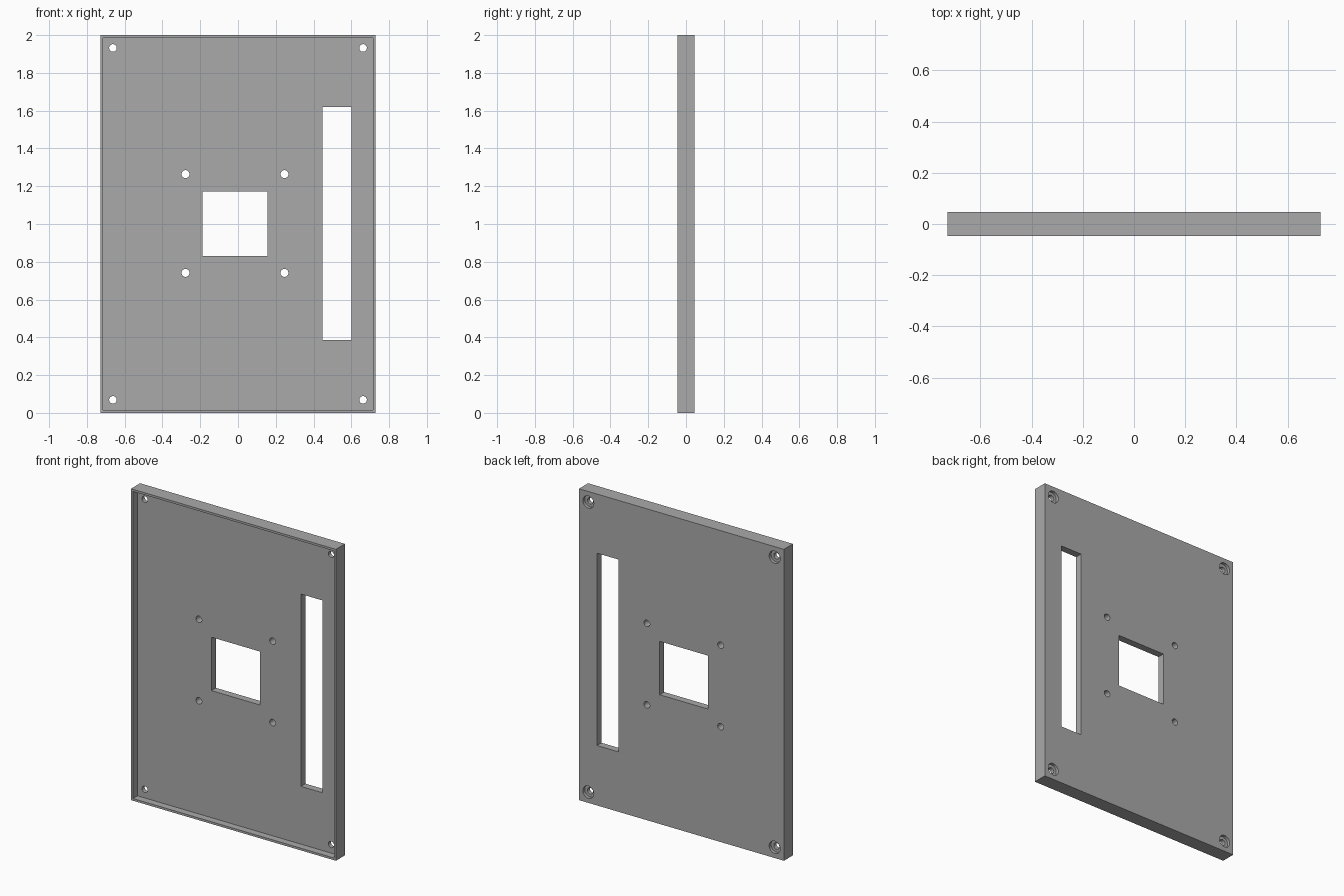
import bpy
from mathutils import Matrix
from math import pi

old = bpy.data.objects.get("Cube")
if old:
    bpy.data.objects.remove(old, do_unlink=True)

grey = bpy.data.materials.new("plain grey")
grey.use_nodes = True
grey.diffuse_color = (0.4, 0.4, 0.4, 1)
grey.node_tree.nodes["Principled BSDF"].inputs["Base Color"].default_value = (0.4, 0.4, 0.4, 1)

FRONT, FLOOR, BACK = -0.046, 0.0, 0.046
HALF, TOP, RIM = 0.728, 2.0, 0.014


def box(name, x0, x1, y0, y1, z0, z1):
    bpy.ops.mesh.primitive_cube_add(size=1)
    ob = bpy.context.object
    ob.name = name
    ob.data.transform(Matrix.Translation(((x0 + x1) / 2, (y0 + y1) / 2, (z0 + z1) / 2))
                      @ Matrix.Diagonal((x1 - x0, y1 - y0, z1 - z0, 1)))
    ob.data.materials.append(grey)
    return ob


def drill(name, x, z, y0, y1, r0, r1):
    """Round cutter along y, radius r0 at y0 and r1 at y1."""
    bpy.ops.mesh.primitive_cone_add(vertices=32, radius1=r0, radius2=r1, depth=y1 - y0)
    ob = bpy.context.object
    ob.name = name
    ob.data.transform(Matrix.Translation((x, (y0 + y1) / 2, z)) @ Matrix.Rotation(-pi / 2, 4, "X"))
    ob.data.materials.append(grey)
    return ob


def cut(target, cutter):
    mod = target.modifiers.new(cutter.name, "BOOLEAN")
    mod.operation = "DIFFERENCE"
    mod.solver = "EXACT"
    mod.object = cutter
    bpy.context.view_layer.objects.active = target
    bpy.ops.object.modifier_apply(modifier=mod.name)
    bpy.data.objects.remove(cutter, do_unlink=True)


# Panel with a shallow tray on the front
panel = box("mounting_panel", -HALF, HALF, FRONT, BACK, 0, TOP)
cut(panel, box("tray_cutter", -HALF + RIM, HALF - RIM, -0.2, FLOOR, RIM, TOP - RIM))

# Square window and tall slot
cut(panel, box("window_cutter", -0.189, 0.155, -0.2, 0.2, 0.83, 1.173))
cut(panel, box("slot_cutter", 0.447, 0.6, -0.2, 0.2, 0.385, 1.62))

# Four holes around the window
for x in (-0.278, 0.246):
    for z in (0.741, 1.264):
        cut(panel, drill("small_hole_cutter", x, z, -0.2, 0.2, 0.021, 0.021))

# Corner screw holes, counterbored from the back
for x in (-0.662, 0.662):
    for z in (0.069, 1.932):
        cut(panel, drill("screw_hole_cutter", x, z, -0.2, 0.2, 0.02, 0.02))
        cut(panel, drill("counterbore_cutter", x, z, 0.026, 0.2, 0.039, 0.039))

bpy.ops.object.select_all(action="DESELECT")
panel.select_set(True)
bpy.context.view_layer.objects.active = panel
bpy.ops.object.shade_smooth_by_angle(angle=pi / 6)
